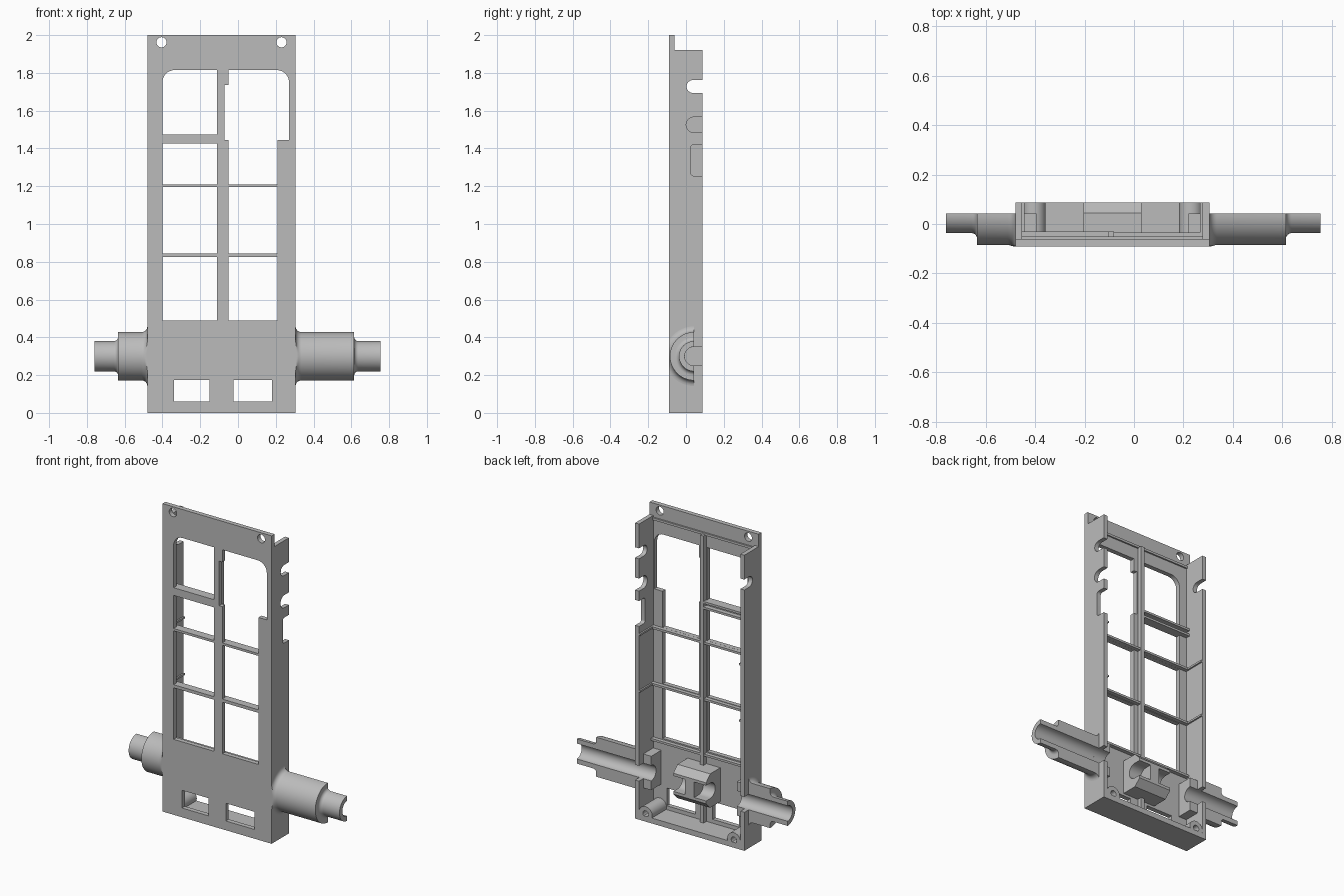
import bpy, bmesh, math
from mathutils import Matrix

if "Cube" in bpy.data.objects:
    bpy.data.objects.remove(bpy.data.objects["Cube"], do_unlink=True)

grey = bpy.data.materials.new("plain grey")
grey.use_nodes = True
grey.diffuse_color = (0.5, 0.5, 0.5, 1)
grey.node_tree.nodes["Principled BSDF"].inputs["Base Color"].default_value = (0.5, 0.5, 0.5, 1)

LEFT, RIGHT, FRONT, BACK = -0.48, 0.305, -0.09, 0.087
IN_L, IN_R, PLATE = -0.452, 0.277, -0.06
AXIS_Y, AXIS_Z, BORE = 0.043, 0.30, 0.05
parts = []


def make(name, bm):
    bmesh.ops.recalc_face_normals(bm, faces=bm.faces)
    mesh = bpy.data.meshes.new(name)
    bm.to_mesh(mesh)
    bm.free()
    ob = bpy.data.objects.new(name, mesh)
    bpy.context.collection.objects.link(ob)
    mesh.materials.append(grey)
    parts.append(ob)
    return ob


def box(name, x0, x1, y0, y1, z0, z1):
    bm = bmesh.new()
    bmesh.ops.create_cube(bm, size=1)
    for v in bm.verts:
        v.co = ((x0 + x1) / 2 + v.co.x * (x1 - x0), (y0 + y1) / 2 + v.co.y * (y1 - y0),
                (z0 + z1) / 2 + v.co.z * (z1 - z0))
    return make(name, bm)


def cylinder(name, axis, r, a, b, c0, c1):
    """Cylinder along x at (y, z) = (a, b), or along y at (x, z) = (a, b)."""
    bm = bmesh.new()
    turn = Matrix.Rotation(math.pi / 2, 4, 'Y' if axis == 'x' else 'X')
    mid = (c0 + c1) / 2
    place = Matrix.Translation((mid, a, b) if axis == 'x' else (a, mid, b))
    bmesh.ops.create_cone(bm, cap_ends=True, segments=32, radius1=r, radius2=r,
                          depth=c1 - c0, matrix=place @ turn)
    return make(name, bm)


def round_edges(ob, radius, test):
    bm = bmesh.new()
    bm.from_mesh(ob.data)
    edges = [e for e in bm.edges if all(test(v.co) for v in e.verts)]
    bmesh.ops.bevel(bm, geom=edges, offset=radius, segments=8, affect='EDGES', profile=0.5)
    bm.to_mesh(ob.data)
    bm.free()
    return ob


def cut(ob, cutters):
    for c in cutters:
        mod = ob.modifiers.new("cut", 'BOOLEAN')
        mod.operation, mod.solver, mod.object = 'DIFFERENCE', 'EXACT', c
    bpy.context.view_layer.update()
    done = ob.evaluated_get(bpy.context.evaluated_depsgraph_get())
    mesh = bpy.data.meshes.new_from_object(done)
    ob.modifiers.clear()
    ob.data = mesh
    for c in cutters:
        parts.remove(c)
        bpy.data.objects.remove(c, do_unlink=True)


def window(x0, x1, z0, z1):
    return box("cutter", x0, x1, -0.2, 0, z0, z1)


def slot(x0, x1, y, z, r):
    """Round-ended slot in a side wall, open to the back."""
    return [cylinder("cutter", 'x', r, y, z, x0, x1), box("cutter", x0, x1, y, 0.2, z - r, z + r)]


# Tray-shaped frame with windows, screw holes and side-wall notches
frame = box("frame", LEFT, RIGHT, FRONT, BACK, 0, 2)
cutters = [box("cutter", IN_L, IN_R, PLATE, 0.2, 0.035, 2.1),
           box("cutter", -1, 1, PLATE, 0.3, 1.92, 2.2)]
cutters.append(round_edges(window(-0.40, -0.11, 1.475, 1.815), 0.065,
                           lambda p: p.x < -0.39 and p.z > 1.8))
cutters.append(round_edges(window(-0.05, 0.27, 1.445, 1.815), 0.065,
                           lambda p: p.x > 0.26 and p.z > 1.8))
cutters.append(window(-0.072, 0, 1.446, 1.735))
for z0, z1, top in ((0.49, 0.825, 0.825), (0.845, 1.195, 1.195), (1.21, 1.425, 1.5)):
    cutters += [window(-0.40, -0.11, z0, z1), window(-0.05, 0.21, z0, top)]
cutters += [window(-0.34, -0.15, 0.06, 0.175), window(-0.025, 0.18, 0.06, 0.175)]
cutters += [cylinder("cutter", 'y', 0.027, x, 1.962, -0.2, 0.1) for x in (-0.405, 0.23)]
cutters += slot(-0.6, 0.5, 0.037, 1.728, 0.034)
cutters += slot(0.25, 0.5, 0.042, 1.525, 0.041)
cutters.append(round_edges(box("cutter", 0.25, 0.5, 0.025, 0.2, 1.255, 1.42), 0.015,
                           lambda p: p.y < 0.03))
cutters += slot(-0.6, 0.5, AXIS_Y, AXIS_Z, BORE)
cut(frame, cutters)


# Stepped half-tube arms on both sides
def arm(name, wall, side, large, total):
    flare = [(0.03 * (1 - math.sin(t)), 0.158 - 0.03 * math.cos(t))
             for t in [math.pi / 2 * (1 - i / 6) for i in range(7)]]
    flare = [(d, r) for d, r in sorted(flare)]
    step = [(large + 0.022 * (1 - math.cos(t)), 0.102 - 0.022 * math.sin(t))
            for t in [math.pi / 2 * i / 6 for i in range(7)]]
    profile = [(0, BORE)] + flare + [(large, 0.128)] + step + [(total, 0.08), (total, BORE)]
    bm = bmesh.new()
    rows = []
    for i in range(33):
        a = math.pi * i / 32
        rows.append([bm.verts.new((wall + side * d, max(FRONT, AXIS_Y - r * math.sin(a)),
                                   AXIS_Z + r * math.cos(a))) for d, r in profile])
    n = len(profile)
    for p, q in zip(rows, rows[1:]):
        for j in range(n):
            k = (j + 1) % n
            bm.faces.new((p[j], p[k], q[k], q[j]))
    bm.faces.new(rows[0])
    bm.faces.new(rows[-1])
    make(name, bm)


arm("left_arm", RIGHT, 1, 0.31, 0.45)
arm("right_arm", LEFT, -1, 0.155, 0.28)

# Bearing blocks on the inner side walls
for name, x0, x1 in (("right_bearing", IN_L, -0.395), ("left_bearing", 0.22, IN_R)):
    block = box(name, x0, x1, PLATE, AXIS_Y, 0.19, 0.41)
    cut(block, [cylinder("cutter", 'x', BORE, AXIS_Y, AXIS_Z, -1, 1)])

# Central bearing with chamfered back and a web in the middle of its channel
centre = box("centre_bearing", -0.205, 0.03, PLATE, BACK, 0.19, 0.41)
bm = bmesh.new()
bm.from_mesh(centre.data)
bmesh.ops.bevel(bm, geom=[e for e in bm.edges if all(v.co.y > 0.08 for v in e.verts)
                          and abs(e.verts[0].co.z - e.verts[1].co.z) < 0.01],
                offset=0.042, segments=1, affect='EDGES')
bm.to_mesh(centre.data)
bm.free()
cut(centre, slot(-0.3, -0.12, AXIS_Y, AXIS_Z, BORE) + slot(-0.055, 0.1, AXIS_Y, AXIS_Z, BORE))

# Corner screw bosses at the bottom
for name, x, wall in (("right_boss", -0.405, IN_L), ("left_boss", 0.23, IN_R)):
    boss = cylinder(name, 'y', 0.048, x, 0.05, PLATE, BACK)
    cut(boss, [cylinder("cutter", 'y', 0.02, x, 0.05, -0.03, 0.2)])

# Stiffening ribs behind the plate
box("centre_rib", -0.105, -0.08, PLATE, -0.03, 0.035, 1.9)
box("top_rib", IN_L, IN_R, PLATE, -0.05, 1.895, 1.91)
for i, z in enumerate((0.475, 0.835, 1.2025)):
    box("cross_rib_%d" % (i + 1), IN_L, IN_R, PLATE, -0.035, z - 0.007, z + 0.007)
for i, z in enumerate((1.432, 1.468)):
    box("shelf_rib_%d" % (i + 1), IN_L, -0.105, PLATE, -0.03, z - 0.007, z + 0.007)

# Thin ribs across the side walls
for i, z in enumerate((0.835, 1.2025)):
    box("right_wall_rib_%d" % (i + 1), IN_L, IN_L + 0.01, PLATE, BACK, z - 0.006, z + 0.006)
    box("left_wall_rib_%d" % (i + 1), IN_R - 0.01, IN_R, PLATE, BACK, z - 0.006, z + 0.006)

# Smooth the round surfaces and keep the sharp edges
bpy.ops.object.select_all(action='DESELECT')
for ob in parts:
    ob.select_set(True)
bpy.context.view_layer.objects.active = frame
bpy.ops.object.shade_smooth_by_angle(angle=math.radians(30))
